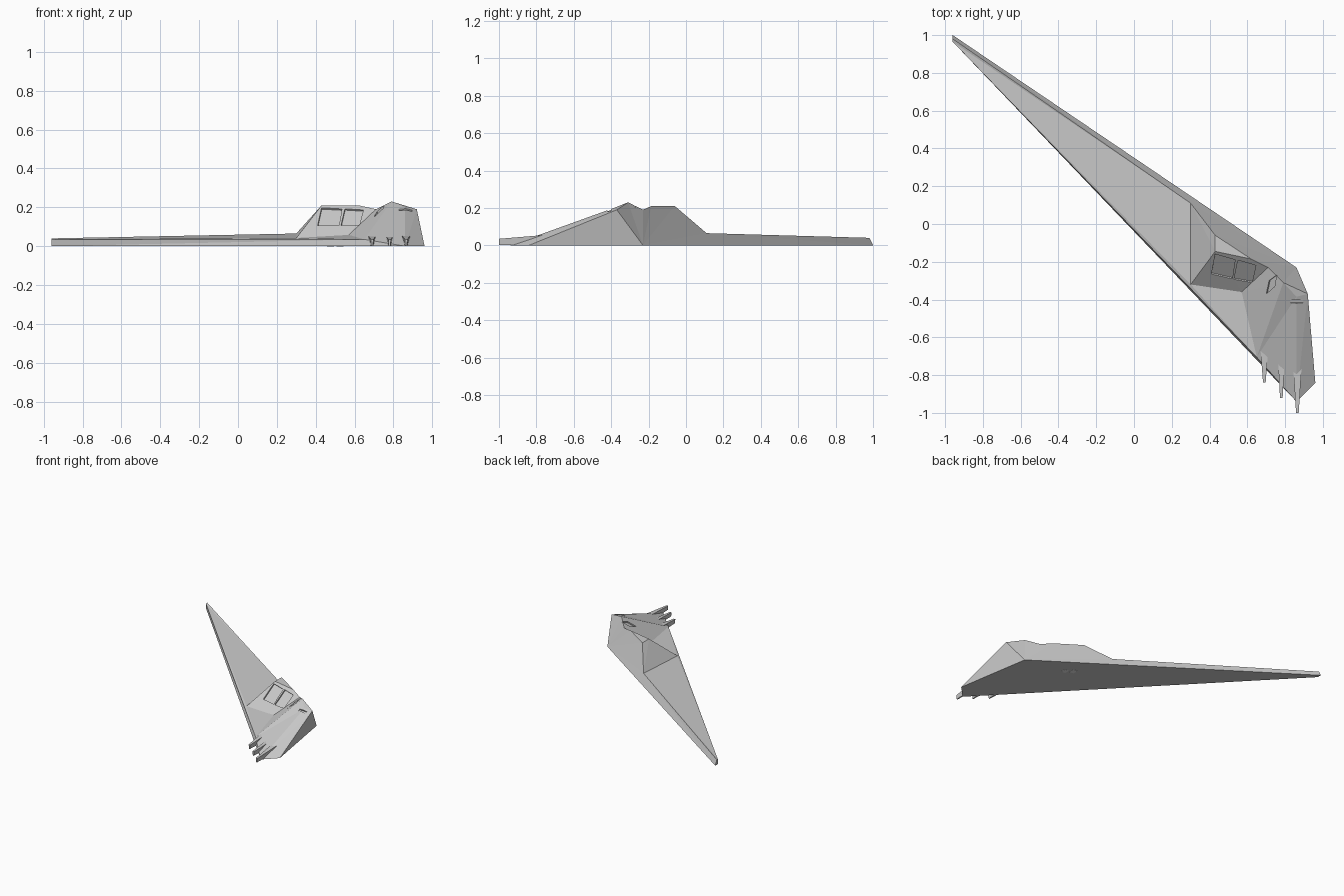
import bpy, bmesh
from mathutils import Vector

if "Cube" in bpy.data.objects:
    bpy.data.objects.remove(bpy.data.objects["Cube"])


def material(name, v):
    m = bpy.data.materials.new(name)
    m.use_nodes = True
    m.diffuse_color = (v, v, v, 1)
    m.node_tree.nodes["Principled BSDF"].inputs["Base Color"].default_value = (v, v, v, 1)
    return m


hull_grey = material("hull grey", 0.6)
pale_grey = material("pale grey", 0.8)


def make(name, verts, faces, mat, triangulate=False):
    bm = bmesh.new()
    vs = [bm.verts.new(v) for v in verts]
    for f in faces:
        bm.faces.new([vs[i] for i in f])
    bmesh.ops.recalc_face_normals(bm, faces=bm.faces)
    if triangulate:
        bmesh.ops.triangulate(bm, faces=bm.faces)
    me = bpy.data.meshes.new(name)
    bm.to_mesh(me)
    bm.free()
    me.materials.append(mat)
    ob = bpy.data.objects.new(name, me)
    bpy.context.collection.objects.link(ob)
    return ob


def prism(name, base, top, mat):
    n = len(base)
    sides = [(i, (i + 1) % n, n + (i + 1) % n, n + i) for i in range(n)]
    return make(name, list(base) + list(top),
                [tuple(range(n)), tuple(range(n, 2 * n))] + sides, mat)


# Hull corners by name
P = {
    "tip_back": (-.96, 1, 0), "tip_low": (-.96, .965, 0),
    "tip_top": (-.96, .965, .035), "tip_ridge": (-.96, .98, .04),
    "rear": (.86, -.23, 0), "side": (.96, -.84, 0), "nose": (.86, -.94, 0),
    "lead_low": (.65, -.72, 0), "lead_top": (.65, -.705, .035),
    "wing_ridge": (.30, .11, .065), "cabin_foot": (.30, -.32, .042),
    "roof_back": (.43, -.06, .21), "roof_front": (.43, -.145, .21),
    "roof_end": (.62, -.185, .21), "saddle": (.71, -.23, .19),
    "cabin_corner": (.57, -.36, .058), "peak": (.79, -.31, .23),
    "shoulder": (.92, -.37, .19), "brow": (.86, -.385, .2),
}
keys = list(P)
faces = [
    "tip_back rear side nose lead_low tip_low",
    "tip_back tip_low tip_top tip_ridge",
    "tip_low lead_low lead_top tip_top",
    "lead_low nose lead_top",
    "tip_back tip_ridge wing_ridge roof_back roof_end saddle peak shoulder rear",
    "rear shoulder side", "shoulder nose side",
    "peak lead_top nose brow", "brow nose shoulder", "peak brow shoulder",
    "peak saddle cabin_corner lead_top",
    "roof_front cabin_foot cabin_corner saddle roof_end",
    "roof_back roof_front roof_end",
    "wing_ridge cabin_foot roof_front roof_back",
    "tip_top lead_top cabin_foot", "lead_top cabin_corner cabin_foot",
    "tip_top cabin_foot wing_ridge tip_ridge",
]
hull = make("hull", P.values(), [[keys.index(k) for k in f.split()] for f in faces],
            hull_grey, True)


# Shallow pockets for windows and vent, cut square to the panel they sit on
def pocket(plane, outline, depth):
    a, b, c = (Vector(P[k]) for k in plane)
    n = (b - a).cross(c - a).normalized()
    if n.z < 0:
        n = -n
    pts = []
    for x, y in outline:
        z = a.z - (n.x * (x - a.x) + n.y * (y - a.y)) / n.z
        pts.append(Vector((x, y, z)))
    cutter = prism("cutter", [p - n * depth for p in pts], [p + n * .02 for p in pts], hull_grey)
    cutter.hide_render = True
    mod = hull.modifiers.new("pocket", "BOOLEAN")
    mod.operation = "DIFFERENCE"
    mod.solver = "EXACT"
    mod.object = cutter
    bpy.context.view_layer.objects.active = hull
    bpy.ops.object.modifier_apply(modifier=mod.name)
    bpy.data.objects.remove(cutter)


wall = ("cabin_foot", "roof_front", "cabin_corner")
pocket(wall, [(.43, -.16), (.535, -.19), (.52, -.29), (.41, -.265)], .01)
pocket(wall, [(.55, -.192), (.645, -.22), (.625, -.31), (.53, -.293)], .01)
pocket(("peak", "saddle", "cabin_corner"),
       [(.70, -.37), (.715, -.30), (.755, -.27), (.745, -.33)], .01)
pocket(("peak", "nose", "brow"), [(.83, -.402), (.895, -.402), (.895, -.42), (.83, -.42)], .012)

# Tapered blades along the leading edge
for name, x, y0, y1 in (("inner_blade", .69, -.64, -.84),
                        ("middle_blade", .78, -.64, -.92),
                        ("outer_blade", .865, -.76, -1.0)):
    def section(y, wide, low, z):
        return [(x - wide, y, z), (x + wide, y, z), (x + low, y, 0.002), (x - low, y, 0.002)]
    prism(name, section(y0, .022, .012, .055), section(y1, .007, .004, .035), hull_grey)

# Two small plates under the hull
for i, (x, y) in enumerate(((.475, -.13), (.525, -.165))):
    quad = [(x - .018, y - .02), (x + .018, y - .025), (x + .018, y + .02), (x - .018, y + .025)]
    prism(f"belly_plate_{i + 1}", [(*q, -.001) for q in quad], [(*q, .002) for q in quad], pale_grey)
